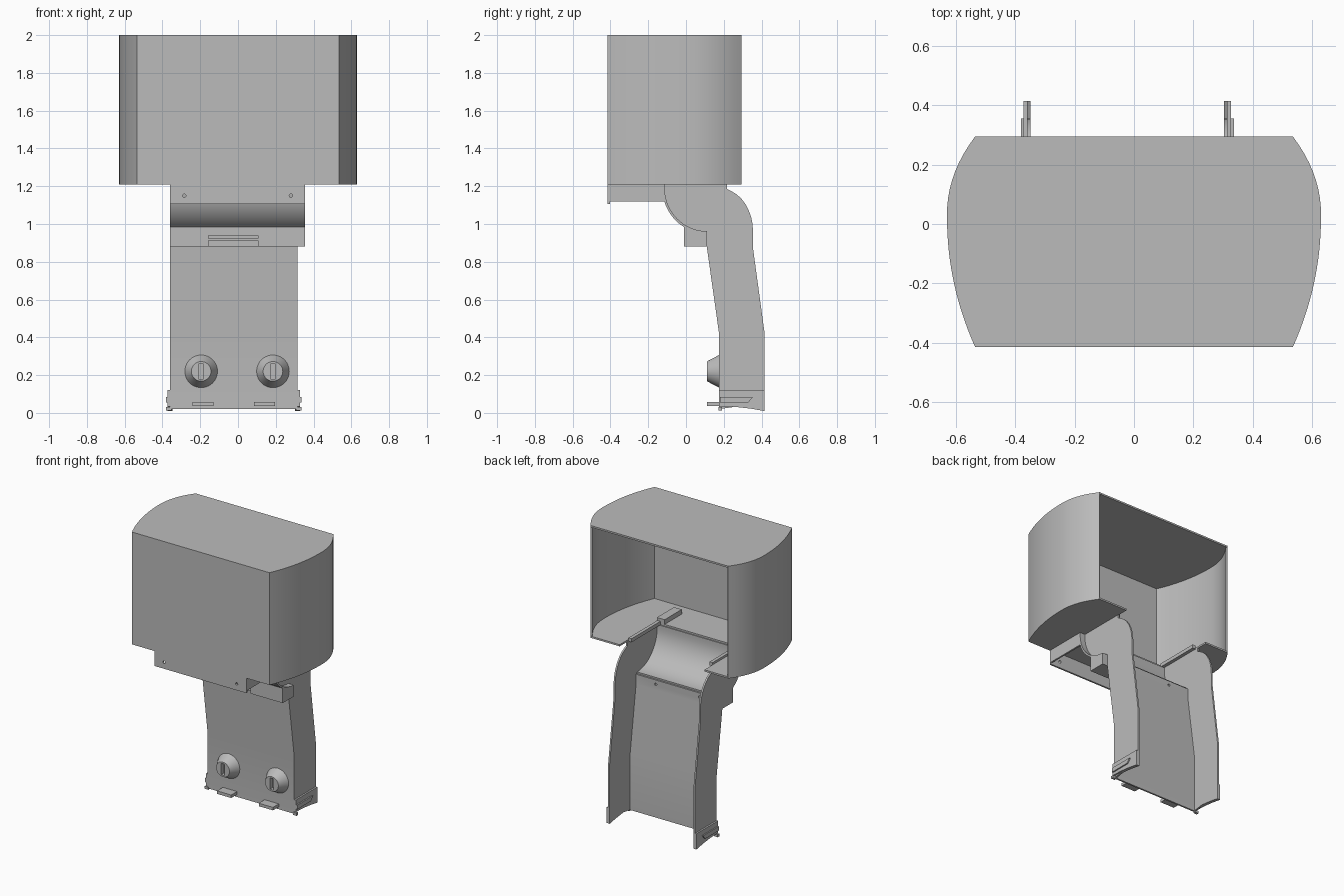
import bpy, bmesh, math
from mathutils import Matrix, Vector

cube = bpy.data.objects.get("Cube")
if cube:
    bpy.data.objects.remove(cube, do_unlink=True)

grey = bpy.data.materials.new("plain_grey")
grey.use_nodes = True
COLOUR = (0.5, 0.5, 0.5, 1)
grey.diffuse_color = COLOUR
grey.node_tree.nodes["Principled BSDF"].inputs["Base Color"].default_value = COLOUR

T = 0.012  # sheet thickness
parts, cutters = [], []


def finish(name, bm, helper=False):
    mesh = bpy.data.meshes.new(name)
    bm.to_mesh(mesh)
    bm.free()
    mesh.materials.append(grey)
    ob = bpy.data.objects.new(name, mesh)
    bpy.context.collection.objects.link(ob)
    (cutters if helper else parts).append(ob)
    ob.hide_render = helper
    return ob


def box(name, x, y, z, helper=False):
    bm = bmesh.new()
    bmesh.ops.create_cube(bm, size=1)
    for v in bm.verts:
        v.co = [r[0] + (c + 0.5) * (r[1] - r[0]) for c, r in zip(v.co, (x, y, z))]
    return finish(name, bm, helper)


def prism(name, points, extrude):
    """Closed outline pushed along a vector."""
    bm = bmesh.new()
    face = bm.faces.new([bm.verts.new(p) for p in points])
    new = bmesh.ops.extrude_face_region(bm, geom=[face])["geom"]
    bmesh.ops.translate(bm, vec=extrude,
                        verts=[g for g in new if isinstance(g, bmesh.types.BMVert)])
    bmesh.ops.recalc_face_normals(bm, faces=bm.faces)
    return finish(name, bm)


def sheet(name, path, extrude):
    """Open path pushed along a vector and given thickness inward."""
    bm = bmesh.new()
    near = [bm.verts.new(p) for p in path]
    far = [bm.verts.new(Vector(p) + Vector(extrude)) for p in path]
    for i in range(len(path) - 1):
        bm.faces.new((near[i], near[i + 1], far[i + 1], far[i]))
    ob = finish(name, bm)
    mod = ob.modifiers.new("thickness", "SOLIDIFY")
    mod.thickness, mod.offset, mod.use_even_offset = T, -1, True
    return ob


def cone(name, x, z, y0, y1, r0, r1, helper=False, sides=40):
    """Round part lying along y, r0 at y0 (back) and r1 at y1 (front)."""
    bm = bmesh.new()
    bmesh.ops.create_cone(bm, cap_ends=True, segments=sides, radius1=r0, radius2=r1,
                          depth=y0 - y1)
    bm.transform(Matrix.Translation((x, (y0 + y1) / 2, z)) @ Matrix.Rotation(math.pi / 2, 4, "X"))
    return finish(name, bm, helper)


def cut(ob, cutter):
    mod = ob.modifiers.new("cut", "BOOLEAN")
    mod.operation, mod.object, mod.solver = "DIFFERENCE", cutter, "EXACT"


# Hood: bowed sides, flat front, open back
BACK, FRONT, MID, TOP, FLOOR = 0.295, -0.415, 0.03, 2.0, 1.21


def bow(y):
    span = BACK - MID if y > MID else MID - FRONT
    return 0.63 - 0.095 * (abs(y - MID) / span) ** 2.1


N = 24
ys = [BACK + (FRONT - BACK) * i / N for i in range(N + 1)]
left = [(bow(y), y) for y in ys]
outline = [(-x, y) for x, y in left] + left[::-1]
sheet("hood_wall", [(x, y, FLOOR) for x, y in outline], (0, 0, TOP - FLOOR))
prism("hood_roof", [(x, y, TOP - T) for x, y in outline], (0, 0, T))
opening = [(0.31, BACK), (0.31, -0.12), (-0.35, -0.12), (-0.35, BACK)]
prism("hood_floor", [(x, y, FLOOR) for x, y in outline + opening], (0, 0, T))

# Rails and blocks on the hood floor
for side, x in (("left", 0.295), ("right", -0.335)):
    box(side + "_rail", (x - 0.012, x + 0.012), (-0.12, 0.2), (FLOOR, FLOOR + 0.025))
box("left_rail_block", (0.25, 0.31), (-0.31, -0.12), (FLOOR, FLOOR + 0.045))

# Front flange with screw holes, and ribs under the hood
RIGHT, LEFT, WIDE = -0.36, 0.315, 0.355
flange = box("front_flange", (RIGHT, WIDE), (FRONT, FRONT + T), (1.105, FLOOR + T))
for x in (-0.285, 0.28):
    cut(flange, cone("flange_hole", x, 1.15, -0.35, -0.45, 0.009, 0.009, True, 16))
for side, x in (("right", RIGHT), ("left", WIDE - T)):
    box(side + "_under_rib", (x, x + T), (FRONT + T, -0.115), (1.12, FLOOR))

# Curved throat leading from the hood into the neck
arc = []
for i in range(17):
    a = math.pi / 2 * i / 16
    arc.append((0.11 - 0.235 * math.cos(a), 1.19 - 0.24 * math.sin(a)))
arc = [(-0.125, FLOOR)] + arc
sheet("throat", [(RIGHT, y, z) for y, z in arc], (WIDE - RIGHT, 0, 0))

# Neck front panel with screw holes
front = [(0.11, 0.95), (0.11, 0.88), (0.175, 0.42), (0.175, 0.02)]
panel = sheet("neck_panel", [(RIGHT, y, z) for y, z in front], (LEFT - RIGHT, 0, 0))
for x in (-0.19, 0.15):
    cut(panel, cone("panel_hole", x, 0.92, 0.2, 0.113, 0.009, 0.009, True, 16))

# Neck side walls
rear = [(0.415, 0.01), (0.415, 0.43), (0.355, 0.87), (0.355, 0.95)]
for i in range(1, 9):
    a = math.pi / 2 * i / 9
    rear.append((0.18 + 0.175 * math.cos(a), 0.96 + 0.228 * math.sin(a)))
rear += [(0.218, 1.185), (0.218, FLOOR)]
rear = [p for i, p in enumerate(rear) if p[0] >= 0.218]
profile = arc + front[1:] + [(0.26, 0.032), (0.34, 0.023)] + rear
for side, x in (("right", RIGHT), ("left", LEFT - T)):
    prism(side + "_neck_wall", [(x, y, z) for y, z in profile], (T, 0, 0))

# Cross bracket below the throat, with notch and slot
shelf = [(-0.01, 0.88), (0.11, 0.88), (0.11, 0.955), (0.05, 0.962), (-0.01, 0.985)]
bracket = prism("cross_bracket", [(RIGHT, y, z) for y, z in shelf], (WIDE - RIGHT, 0, 0))
cut(bracket, box("bracket_notch", (-0.155, 0.105), (-0.05, 0.02), (0.85, 0.912), True))
cut(bracket, box("bracket_slot", (-0.155, 0.105), (-0.05, 0.02), (0.924, 0.938), True))

# Knobs with slots, and tabs below them
for side, x, tab in (("right", -0.195, -0.185), ("left", 0.185, 0.14)):
    knob = cone(side + "_knob", x, 0.22, 0.178, 0.11, 0.088, 0.052)
    cut(knob, box("knob_slot", (x - 0.013, x + 0.013), (0.08, 0.14), (0.18, 0.26), True))
    box(side + "_tab", (tab - 0.055, tab + 0.055), (0.11, 0.18), (0.037, 0.058))

# Clip plates and hooks at the foot
foot = [(0.175, 0.12), (0.175, 0.035), (0.26, 0.032), (0.34, 0.023), (0.415, 0.01), (0.415, 0.12)]
hook = [(0.18, 0.055), (0.33, 0.055), (0.355, 0.085), (0.18, 0.085)]
for side, x, s in (("right", RIGHT, -1), ("left", LEFT, 1)):
    prism(side + "_foot_plate", [(x, y, z) for y, z in foot], (s * 0.012, 0, 0))
    prism(side + "_foot_hook", [(x, y, z) for y, z in hook], (s * 0.021, 0, 0))
    box(side + "_foot_pin", sorted((x - s * 0.008, x + s * 0.02)), (0.172, 0.19), (0.012, 0.03))

# Bake the modifiers, drop the cutters, smooth the curved faces
bpy.ops.object.select_all(action="DESELECT")
for ob in parts:
    ob.select_set(True)
bpy.context.view_layer.objects.active = parts[0]
bpy.ops.object.convert(target="MESH")
for ob in cutters:
    bpy.data.objects.remove(ob, do_unlink=True)
bpy.ops.object.shade_smooth_by_angle(angle=math.radians(25))
